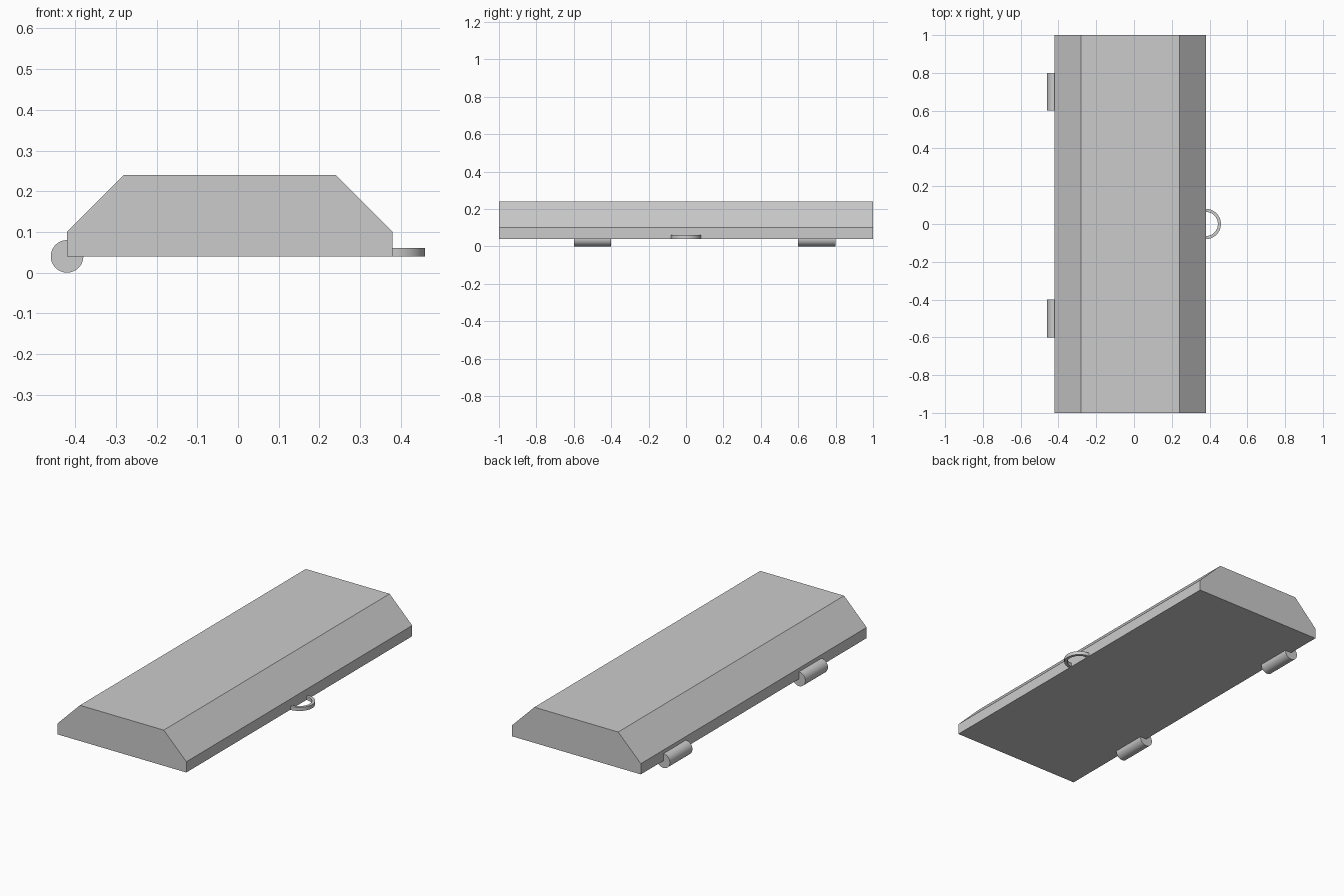
import bpy, bmesh, math

if "Cube" in bpy.data.objects:
    bpy.data.objects.remove(bpy.data.objects["Cube"])


def extrude_profile(name, points, offset, smooth=False):
    """Make a solid by extruding a closed planar outline along offset."""
    bm = bmesh.new()
    face = bm.faces.new([bm.verts.new(p) for p in points])
    moved = bmesh.ops.extrude_face_region(bm, geom=[face], use_keep_orig=True)
    verts = [g for g in moved["geom"] if isinstance(g, bmesh.types.BMVert)]
    bmesh.ops.translate(bm, verts=verts, vec=offset)
    bmesh.ops.recalc_face_normals(bm, faces=bm.faces)
    mesh = bpy.data.meshes.new(name)
    bm.to_mesh(mesh)
    bm.free()
    obj = bpy.data.objects.new(name, mesh)
    bpy.context.collection.objects.link(obj)
    if smooth:
        bpy.ops.object.select_all(action='DESELECT')
        obj.select_set(True)
        bpy.context.view_layer.objects.active = obj
        bpy.ops.object.shade_smooth_by_angle(angle=math.radians(30))
    return obj


def arc(radius, start, end, steps):
    angles = [math.radians(start + (end - start) * i / steps) for i in range(steps + 1)]
    return [(radius * math.cos(a), radius * math.sin(a)) for a in angles]


# Lid with chamfered long edges
lid_profile = [(-0.42, 0.04), (0.38, 0.04), (0.38, 0.10),
               (0.24, 0.24), (-0.28, 0.24), (-0.42, 0.10)]
extrude_profile("lid", [(x, -1, z) for x, z in lid_profile], (0, 2, 0))

# Two hinge barrels along the left edge
for i, y in enumerate((-0.6, 0.6)):
    circle = arc(0.04, 0, 360, 48)[:-1]
    extrude_profile(f"hinge_barrel_{i + 1}",
                    [(x - 0.42, y, z + 0.04) for x, z in circle], (0, 0.2, 0), True)

# Half-ring pull handle on the right edge
outline = arc(0.08, -90, 90, 32) + arc(0.064, 90, -90, 32)
extrude_profile("pull_ring", [(x + 0.38, y, 0.04) for x, y in outline], (0, 0, 0.02), True)
